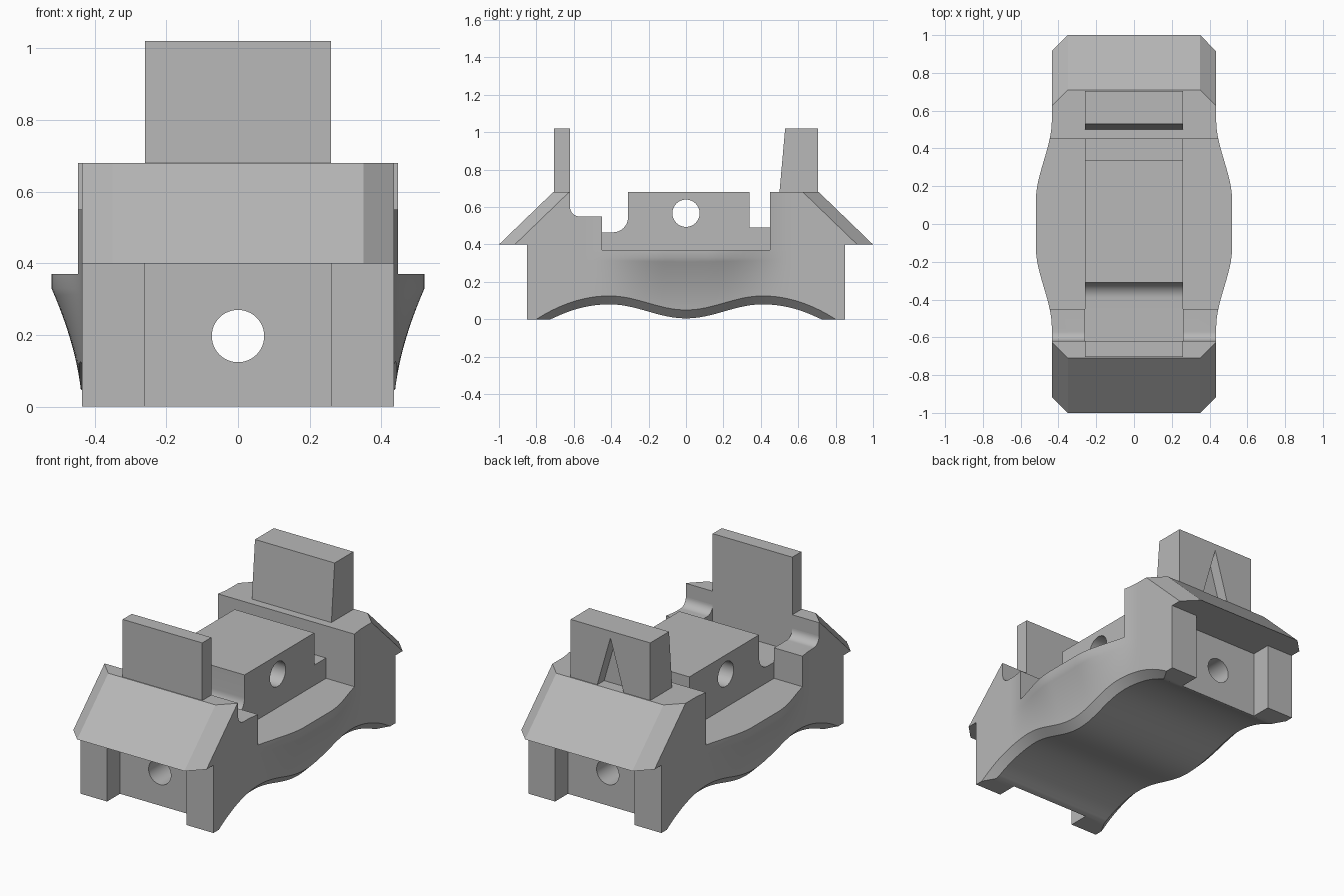
import bpy, bmesh, math

if "Cube" in bpy.data.objects:
    bpy.data.objects.remove(bpy.data.objects["Cube"], do_unlink=True)

grey = bpy.data.materials.new("plain_grey")
grey.use_nodes = True
grey.diffuse_color = (0.48, 0.48, 0.48, 1)
grey.node_tree.nodes["Principled BSDF"].inputs["Base Color"].default_value = grey.diffuse_color


def loft(name, rings):
    """Solid through a list of closed rings with equal point counts."""
    bm = bmesh.new()
    loops = [[bm.verts.new(p) for p in ring] for ring in rings]
    n = len(loops[0])
    for a, b in zip(loops, loops[1:]):
        for i in range(n):
            j = (i + 1) % n
            bm.faces.new((a[i], a[j], b[j], b[i]))
    bm.faces.new(loops[0])
    bm.faces.new(loops[-1])
    bmesh.ops.remove_doubles(bm, verts=bm.verts, dist=1e-5)
    bmesh.ops.recalc_face_normals(bm, faces=bm.faces)
    mesh = bpy.data.meshes.new(name)
    bm.to_mesh(mesh)
    bm.free()
    mesh.materials.append(grey)
    obj = bpy.data.objects.new(name, mesh)
    bpy.context.collection.objects.link(obj)
    return obj


def extrude_x(name, profile, half):
    """Side profile (y, z) extruded across the width."""
    return loft(name, [[(x, y, z) for y, z in profile] for x in (-half, half)])


def rect(y0, y1, z0, z1):
    return [(y0, z0), (y1, z0), (y1, z1), (y0, z1)]


def arc(cy, cz, r, start, end, steps=12):
    angles = [math.radians(start + (end - start) * i / steps) for i in range(steps + 1)]
    return [(cy + r * math.cos(a), cz + r * math.sin(a)) for a in angles]


def activate(obj):
    bpy.ops.object.select_all(action='DESELECT')
    obj.select_set(True)
    bpy.context.view_layer.objects.active = obj


def cut(obj, cutter):
    mod = obj.modifiers.new("cut", 'BOOLEAN')
    mod.operation, mod.solver, mod.object = 'DIFFERENCE', 'EXACT', cutter
    activate(obj)
    bpy.ops.object.modifier_apply(modifier=mod.name)
    bpy.data.objects.remove(cutter, do_unlink=True)


# Flared body shape
def arch(y):
    a = abs(y)
    if a < 0.41:
        return 0.0875 - 0.0375 * math.cos(math.pi * a / 0.41)
    return max(0, 0.125 * (1 - ((a - 0.41) / 0.39) ** 2))


def half_width(y, z):
    t = min(1, max(0, (0.55 - abs(y)) / 0.43))
    return 0.435 + 0.085 * t * t * (3 - 2 * t) * min(1, (z / 0.33) ** 1.7)


def body_ring(y):
    up = arch(y)
    low = max(0, up - 0.045)
    side = [(half_width(y, up) - (up - low), low)]
    rows = [up + (0.33 - up) * i / 12 for i in range(13)] + [0.37, 0.72]
    side += [(half_width(y, z), z) for z in rows]
    return [(x, y, z) for x, z in side] + [(-x, y, z) for x, z in reversed(side)]


body = loft("body", [body_ring(i * 0.025) for i in range(-34, 35)])

# Stepped top of the body
top_cut = [(-1.1, 0.4), (-0.62, 0.4)] + arc(-0.57, 0.6, 0.05, 180, 270)
top_cut += [(-0.45, 0.55), (-0.45, 0.37), (0.45, 0.37), (0.45, 0.68),
            (0.62, 0.68), (0.62, 0.4), (1.1, 0.4), (1.1, 1), (-1.1, 1)]
cut(body, extrude_x("top_cutter", top_cut, 0.8))
cut(body, extrude_x("slot_cutter", rect(-0.66, -0.4, 0.465, 0.9), 0.26))

# End recesses and the long bore
for s in (-1, 1):
    cut(body, extrude_x("recess_cutter", rect(*sorted((s * 0.73, s * 1.1)), -0.1, 0.5), 0.26))
bore = [(x, z + 0.197) for x, z in arc(0, 0, 0.073, 0, 360, 48)[:-1]]
cut(body, loft("bore_cutter", [[(x, y, z) for x, z in bore] for y in (-1.1, 1.1)]))

# Sloping end roofs with clipped corners
for s, name in ((-1, "front_roof"), (1, "rear_roof")):
    rings = []
    for nose, z in ((1.0, 0.4), (0.71, 0.68)):
        half = [(0.435, 0.62), (0.435, nose - 0.085), (0.35, nose)]
        outline = half + [(-x, y) for x, y in reversed(half)]
        rings.append([(x, s * y, z) for x, y in outline])
    loft(name, rings)

# Centre block with a cross hole
block = [(-0.45, 0.34), (-0.45, 0.465)] + arc(-0.39, 0.545, 0.08, 270, 360)
block += [(-0.31, 0.68), (0.34, 0.68), (0.34, 0.49), (0.45, 0.49), (0.45, 0.34)]
centre = extrude_x("centre_block", block, 0.26)
cut(centre, extrude_x("cross_cutter", arc(0, 0.567, 0.073, 0, 360, 48)[:-1], 0.5))

# Upright plates
extrude_x("front_plate", rect(-0.705, -0.62, 0.465, 1.02), 0.26)
rear = extrude_x("rear_plate", [(0.498, 0.66), (0.53, 1.02), (0.705, 1.02), (0.705, 0.66)], 0.26)
notch = [(-0.095, 0.65), (0.095, 0.65), (0, 0.98)]
cut(rear, loft("notch_cutter", [[(x, y, z) for x, z in notch] for y in (0.64, 0.8)]))

for obj in (body, centre):
    activate(obj)
    bpy.ops.object.shade_smooth_by_angle(angle=math.radians(25))
